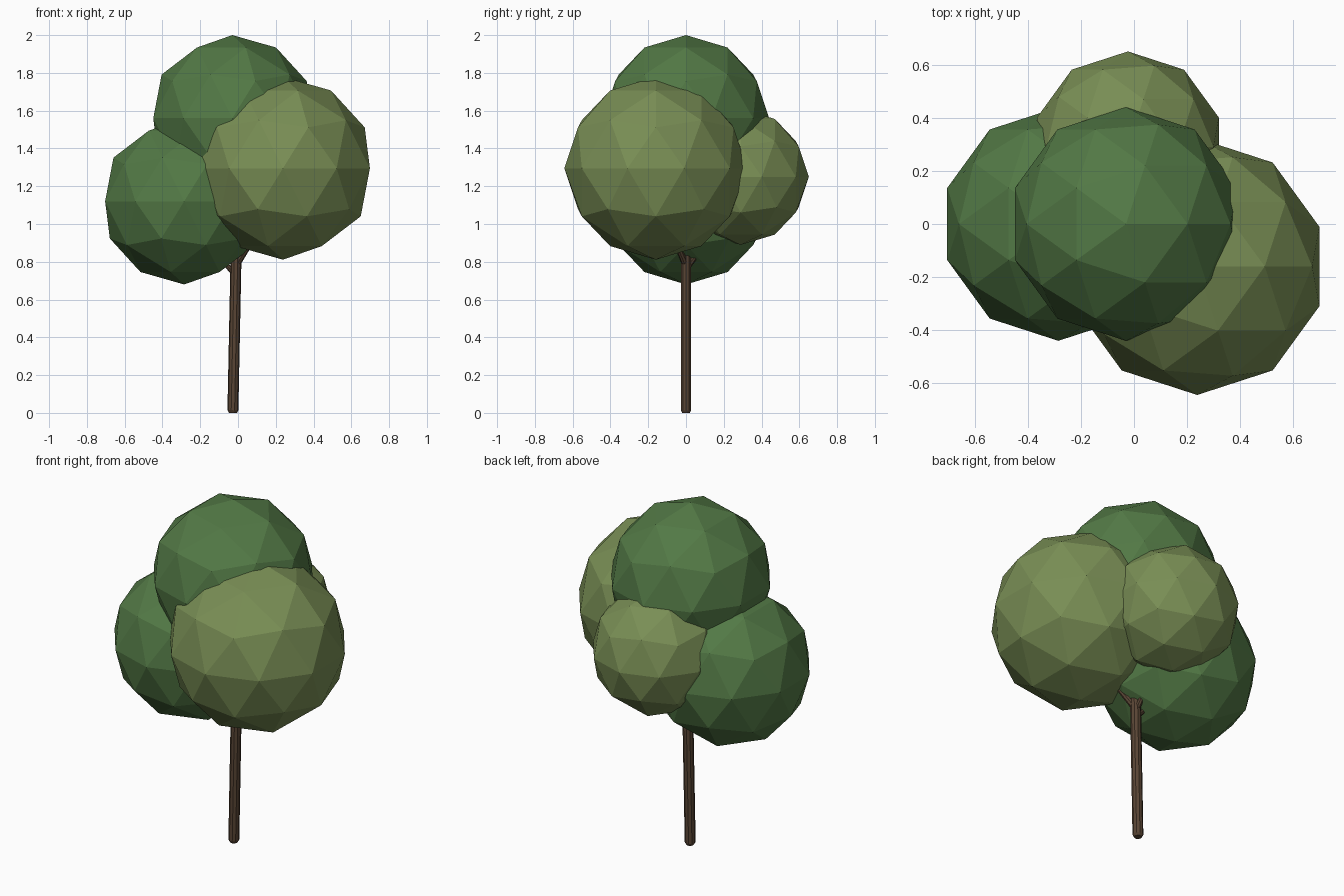
import bpy, bmesh, math
from mathutils import Vector

if "Cube" in bpy.data.objects:
    bpy.data.objects.remove(bpy.data.objects["Cube"])


def material(name, rgb):
    m = bpy.data.materials.new(name)
    m.diffuse_color = (*rgb, 1)
    m.use_nodes = True
    m.node_tree.nodes["Principled BSDF"].inputs["Base Color"].default_value = m.diffuse_color
    return m


dark = material("dark_leaf", (0.085, 0.19, 0.06))
light = material("light_leaf", (0.19, 0.27, 0.09))
bark = material("bark", (0.10, 0.06, 0.035))


def foliage(name, centre, radius, mat):
    bpy.ops.mesh.primitive_ico_sphere_add(subdivisions=2, radius=radius, location=centre)
    ob = bpy.context.object
    ob.name = name
    ob.data.materials.append(mat)


def limb(name, points, sides=10):
    """Capped tube through (x, y, z, radius) points."""
    bm = bmesh.new()
    axis = (Vector(points[-1][:3]) - Vector(points[0][:3])).normalized()
    u = axis.cross(Vector((0, 1, 0))).normalized()
    v = axis.cross(u)
    rings = []
    for x, y, z, r in points:
        angles = [2 * math.pi * i / sides for i in range(sides)]
        rings.append([bm.verts.new(Vector((x, y, z)) + r * (math.cos(a) * u + math.sin(a) * v))
                      for a in angles])
    for a, b in zip(rings, rings[1:]):
        for i in range(sides):
            j = (i + 1) % sides
            bm.faces.new((a[i], a[j], b[j], b[i]))
    bm.faces.new(rings[0])
    bm.faces.new(rings[-1])
    bmesh.ops.recalc_face_normals(bm, faces=bm.faces[:])
    me = bpy.data.meshes.new(name)
    bm.to_mesh(me)
    bm.free()
    me.materials.append(bark)
    ob = bpy.data.objects.new(name, me)
    bpy.context.collection.objects.link(ob)


# Leaf clumps
foliage("top_foliage", (-0.03, 0, 1.56), 0.44, dark)
foliage("left_foliage", (-0.285, 0, 1.12), 0.44, dark)
foliage("right_foliage", (0.238, -0.16, 1.295), 0.484, light)
foliage("back_foliage", (-0.023, 0.29, 1.25), 0.36, light)

# Slightly leaning trunk with a rounded foot
limb("trunk", [(-0.027, 0, 0, 0.021), (-0.027, 0, 0.014, 0.029),
               (-0.011, 0, 0.80, 0.029), (-0.008, 0, 0.95, 0.027)])

# Branches reaching into the clumps
limb("left_branch", [(-0.012, 0, 0.73, 0.014), (-0.20, 0, 0.93, 0.012)], 8)
limb("right_branch", [(-0.01, 0, 0.78, 0.018), (0.14, -0.10, 1.02, 0.012)], 8)
limb("back_branch", [(-0.012, 0, 0.76, 0.016), (-0.02, 0.18, 1.02, 0.012)], 8)
